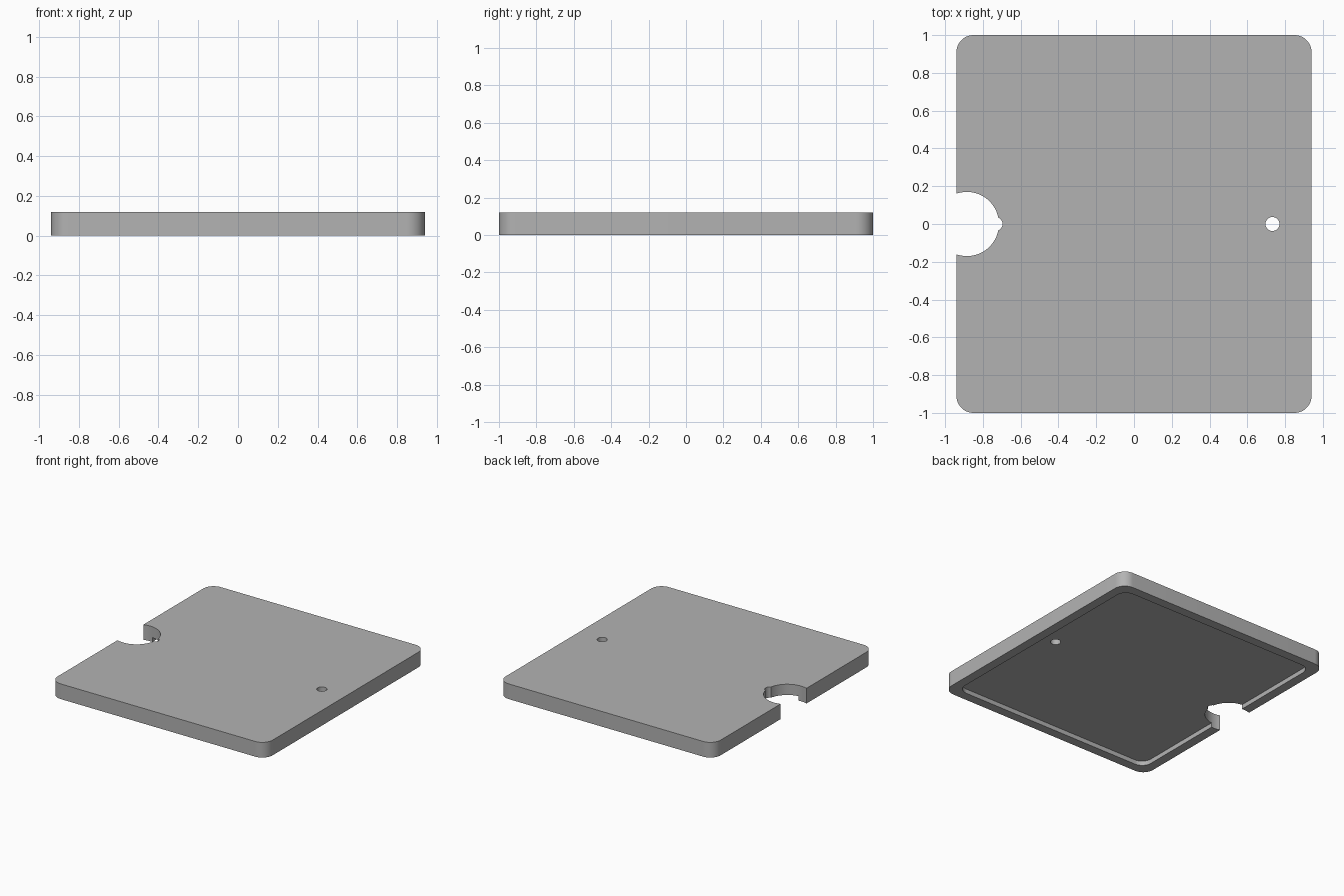
import bpy
import bmesh
from math import cos, sin, pi, radians

cube = bpy.data.objects.get("Cube")
if cube:
    bpy.data.objects.remove(cube, do_unlink=True)

grey = bpy.data.materials.new("plain_grey")
grey.use_nodes = True
colour = (0.45, 0.45, 0.45, 1)
grey.diffuse_color = colour
grey.node_tree.nodes["Principled BSDF"].inputs["Base Color"].default_value = colour


def rounded_outline(half_x, half_y, radius, steps=12):
    """Rounded rectangle, counter-clockwise."""
    points = []
    for quarter, (sx, sy) in enumerate([(1, 1), (-1, 1), (-1, -1), (1, -1)]):
        for i in range(steps + 1):
            a = (quarter + i / steps) * pi / 2
            points.append((sx * (half_x - radius) + radius * cos(a),
                           sy * (half_y - radius) + radius * sin(a)))
    return points


def circle_outline(cx, radius, sides):
    return [(cx + radius * cos(2 * pi * i / sides), radius * sin(2 * pi * i / sides))
            for i in range(sides)]


def prism(name, outline, bottom, top):
    """Extrude a flat outline into a closed solid."""
    bm = bmesh.new()
    base = bm.faces.new([bm.verts.new((x, y, bottom)) for x, y in outline])
    wall = bmesh.ops.extrude_face_region(bm, geom=[base])
    raised = [v for v in wall["geom"] if isinstance(v, bmesh.types.BMVert)]
    bmesh.ops.translate(bm, verts=raised, vec=(0, 0, top - bottom))
    bmesh.ops.recalc_face_normals(bm, faces=bm.faces)
    mesh = bpy.data.meshes.new(name)
    bm.to_mesh(mesh)
    bm.free()
    mesh.materials.append(grey)
    obj = bpy.data.objects.new(name, mesh)
    bpy.context.collection.objects.link(obj)
    return obj


# Rounded plate
height = 0.12
plate = prism("cover_plate", rounded_outline(0.94, 1.0, 0.09), 0, height)

# Shallow recess underneath, finger notch, and two small pin holes
cutters = [
    prism("recess_cutter", rounded_outline(0.867, 0.927, 0.08), -0.1, 0.035),
    prism("notch_cutter", circle_outline(-0.885, 0.17, 64), -0.2, 0.3),
]
for side in (-1, 1):
    cutters.append(prism("pin_hole_cutter", circle_outline(side * 0.733, 0.037, 32), -0.3, 0.4))

bpy.ops.object.select_all(action='DESELECT')
bpy.context.view_layer.objects.active = plate
plate.select_set(True)
for cutter in cutters:
    cutter.hide_render = True
    cut = plate.modifiers.new(cutter.name, 'BOOLEAN')
    cut.operation = 'DIFFERENCE'
    cut.solver = 'EXACT'
    cut.object = cutter
    bpy.ops.object.modifier_apply(modifier=cut.name)
for cutter in cutters:
    bpy.data.objects.remove(cutter, do_unlink=True)

bpy.ops.object.shade_smooth_by_angle(angle=radians(30))
